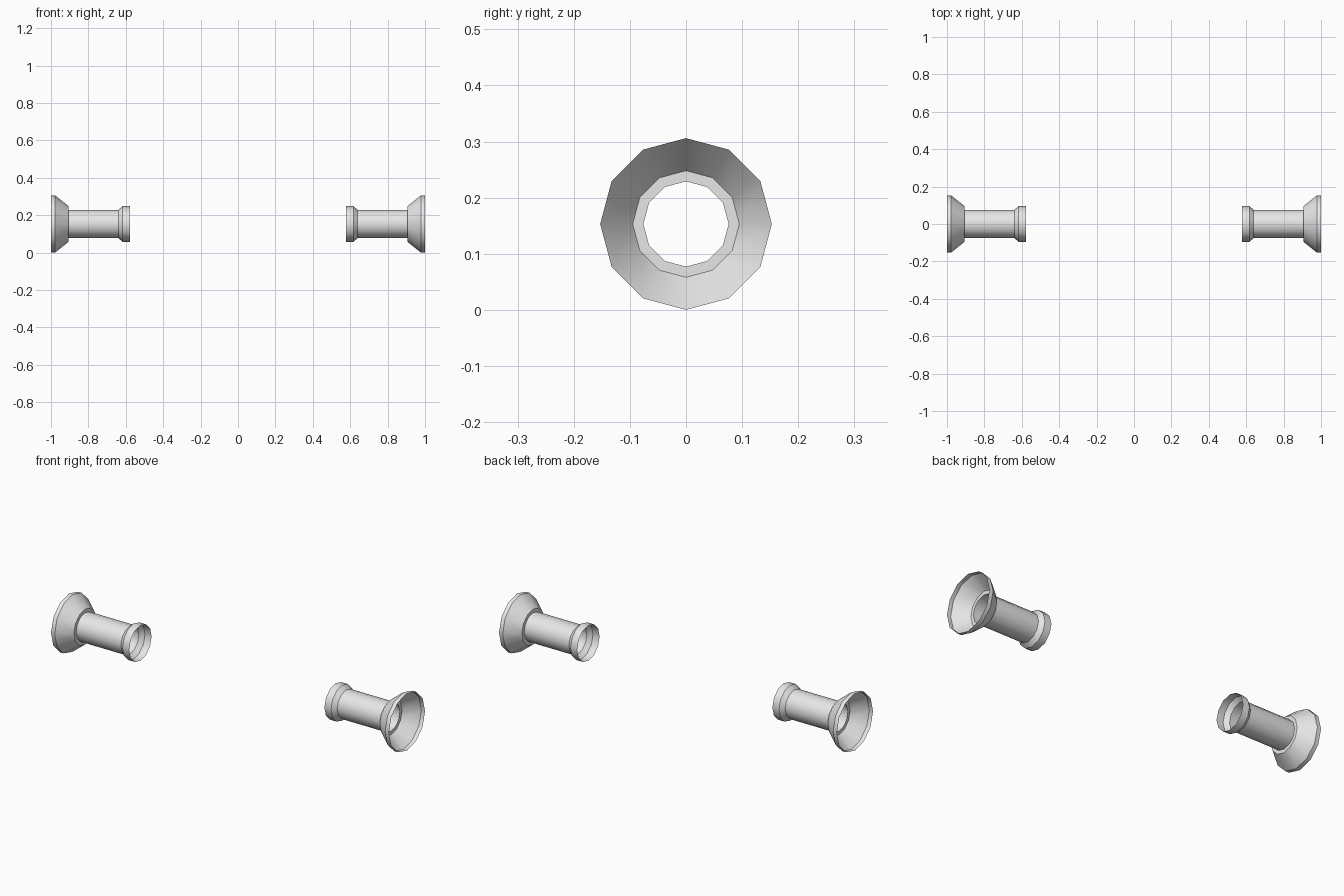
import bpy
import bmesh
import math

cube = bpy.data.objects.get("Cube")
if cube:
    bpy.data.objects.remove(cube, do_unlink=True)

SIDES = 12
AXIS_Z = 0.153

# Single flat colour
grey = bpy.data.materials.new("light_grey")
grey.diffuse_color = (0.8, 0.8, 0.8, 1)
grey.use_nodes = True
grey.node_tree.nodes["Principled BSDF"].inputs["Base Color"].default_value = (0.8, 0.8, 0.8, 1)

# (x, radius) outline: inner collar, tube, flat step, flared cone, rim
PROFILE = [
    (0.578, 0.095), (0.617, 0.095), (0.64, 0.076), (0.905, 0.076),
    (0.905, 0.095), (0.978, 0.153), (1.0, 0.153),
]


def make_grip(name, side):
    """Open shell turned around the x axis; side is +1 or -1."""
    bm = bmesh.new()
    rings = []
    for x, r in PROFILE:
        rings.append([
            bm.verts.new((side * x,
                          r * math.sin(math.tau * i / SIDES),
                          AXIS_Z + r * math.cos(math.tau * i / SIDES)))
            for i in range(SIDES)])
    for a, b in zip(rings, rings[1:]):
        for i in range(SIDES):
            j = (i + 1) % SIDES
            quad = (a[i], a[j], b[j], b[i])
            bm.faces.new(quad if side < 0 else quad[::-1])
    mesh = bpy.data.meshes.new(name)
    bm.to_mesh(mesh)
    bm.free()
    mesh.materials.append(grey)
    obj = bpy.data.objects.new(name, mesh)
    bpy.context.collection.objects.link(obj)

    # Smooth around the axis, crisp at the profile corners
    bpy.ops.object.select_all(action='DESELECT')
    obj.select_set(True)
    bpy.context.view_layer.objects.active = obj
    bpy.ops.object.shade_smooth_by_angle(angle=math.radians(34))
    return obj


make_grip("left_flared_tube", 1)
make_grip("right_flared_tube", -1)
